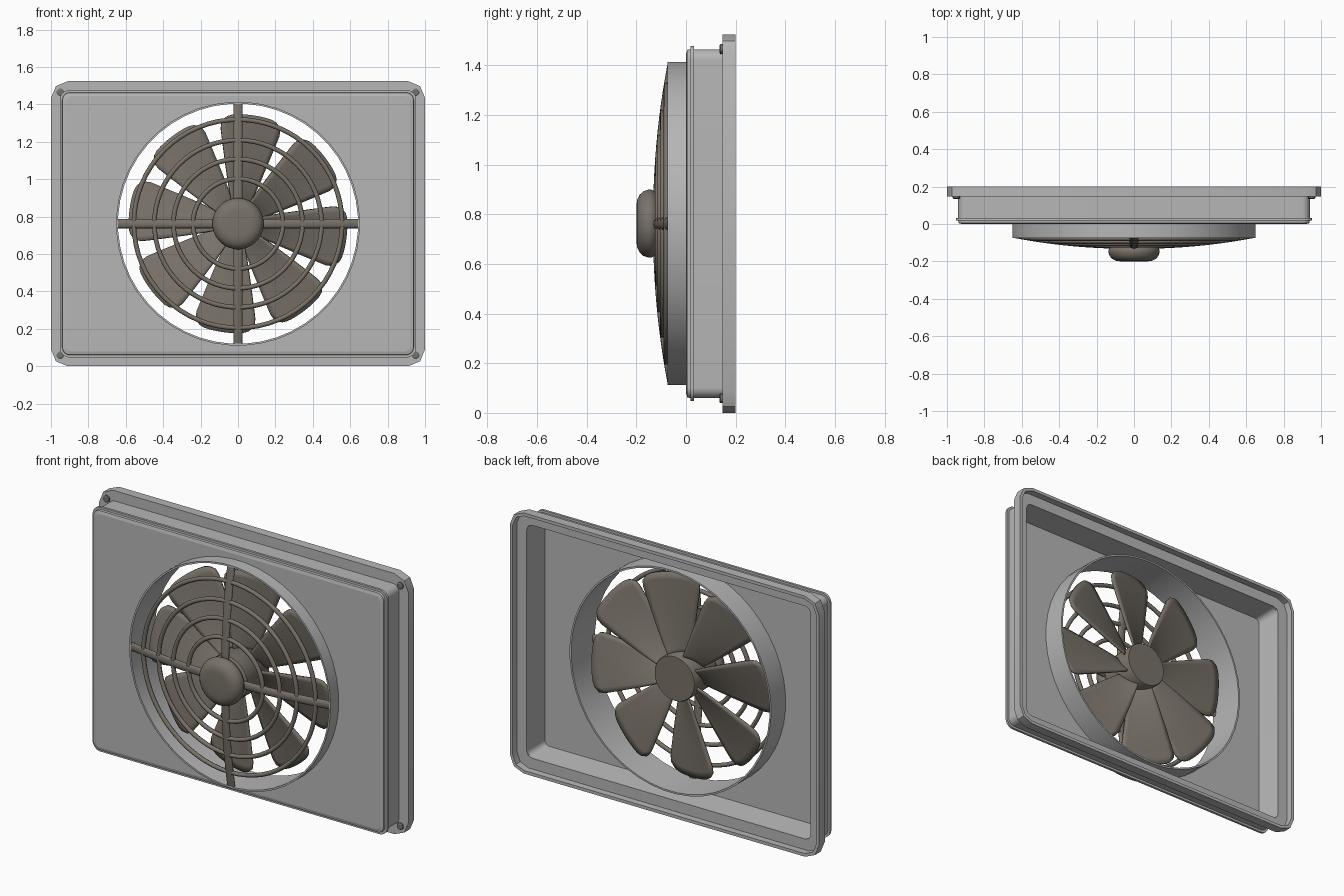
import bpy, bmesh, math

if "Cube" in bpy.data.objects:
    bpy.data.objects.remove(bpy.data.objects["Cube"])

CZ = 0.762  # height of the fan axis


def material(name, rgb):
    m = bpy.data.materials.new(name)
    m.diffuse_color = (*rgb, 1)
    m.use_nodes = True
    m.node_tree.nodes["Principled BSDF"].inputs["Base Color"].default_value = m.diffuse_color
    return m


GREY = material("casing_grey", (0.47, 0.47, 0.47))
BROWN = material("warm_dark_grey", (0.19, 0.168, 0.14))
DARK = material("screw_grey", (0.17, 0.17, 0.17))


def finish(name, bm, mat, angle=30):
    bmesh.ops.recalc_face_normals(bm, faces=bm.faces)
    me = bpy.data.meshes.new(name)
    bm.to_mesh(me)
    bm.free()
    me.materials.append(mat)
    ob = bpy.data.objects.new(name, me)
    bpy.context.collection.objects.link(ob)
    bpy.ops.object.select_all(action='DESELECT')
    ob.select_set(True)
    bpy.context.view_layer.objects.active = ob
    bpy.ops.object.shade_smooth_by_angle(angle=math.radians(angle))
    return ob


def loft(bm, loops, closed=False, caps=False):
    """Skin a list of equal-length point loops."""
    rings = [[bm.verts.new(p) for p in lp] for lp in loops]
    n = len(rings[0])
    pairs = list(zip(rings, rings[1:]))
    if closed:
        pairs.append((rings[-1], rings[0]))
    for a, b in pairs:
        for i in range(n):
            j = (i + 1) % n
            bm.faces.new((a[i], a[j], b[j], b[i]))
    if caps:
        bm.faces.new(rings[0])
        bm.faces.new(rings[-1])


def rect(hx, y, r, n):
    """Rounded rectangle loop, n points in each corner."""
    hz, pts = hx - 0.238, []
    for i, (sx, sz) in enumerate([(1, 1), (-1, 1), (-1, -1), (1, -1)]):
        for j in range(n):
            a = math.pi / 2 * (i + j / (n - 1))
            pts.append((sx * (hx - r) + r * math.cos(a), y,
                        CZ + sz * (hz - r) + r * math.sin(a)))
    return pts


def circle(r, y, n=48, cx=0, cz=CZ):
    return [(cx + r * math.cos((k + .5) * math.tau / n), y,
             cz + r * math.sin((k + .5) * math.tau / n)) for k in range(n)]


# Casing: front panel, bead, side walls and a deep round sleeve as one closed shell
N = 12
bm = bmesh.new()
loft(bm, [circle(.652, -.075), circle(.652, 0),
          rect(.92, 0, .03, N), rect(.938, .005, .04, N), rect(.94, .018, .042, N),
          rect(.953, .018, .052, N), rect(.953, .032, .052, N), rect(.94, .032, .042, N),
          rect(.94, .158, .042, N), rect(.92, .158, .035, N), rect(.905, .01, .03, N),
          circle(.652, .01), circle(.652, .145), circle(.642, .145), circle(.642, -.075)],
     closed=True)
finish("casing", bm, GREY, 12)

# Back flange with a raised outer lip
bm = bmesh.new()
loft(bm, [rect(.919, .146, .035, 3), rect(1, .146, .09, 3), rect(1, .2, .09, 3),
          rect(.982, .2, .075, 3), rect(.982, .16, .075, 3), rect(.919, .16, .035, 3)],
     closed=True)
finish("back_flange", bm, GREY, 25)

# Corner screws
for sx in (-1, 1):
    for z in (.059, 1.465):
        bm = bmesh.new()
        loft(bm, [circle(r, y, 12, sx * .95, z) for r, y in
                  ((.014, .134), (.02, .138), (.02, .159))], caps=True)
        finish("corner_screw", bm, DARK)


def dome(r):
    """Front surface of the domed grille at radius r."""
    return -.133 + .06 * (r / .65) ** 2.1


# Grille rings
for r in (.24, .345, .447, .557):
    bm = bmesh.new()
    sections = []
    for k in range(64):
        a = math.tau * k / 64
        sections.append([((r + .0125 * math.cos(t)) * math.cos(a),
                          dome(r) + .0125 + .0125 * math.sin(t),
                          CZ + (r + .0125 * math.cos(t)) * math.sin(a))
                         for t in [math.tau * q / 8 for q in range(8)]])
    loft(bm, sections, closed=True)
    finish("grille_ring", bm, BROWN, 60)

# Four oval grille bars following the dome
for k in range(4):
    c, s = math.cos(k * math.pi / 2), math.sin(k * math.pi / 2)
    bm = bmesh.new()
    sections = []
    for i in range(11):
        r = .1 + .546 * i / 10
        oval = [(.025 * math.cos(math.tau * q / 12), .0125 + .0125 * math.sin(math.tau * q / 12))
                for q in range(12)]
        sections.append([(r * c - w * s, dome(r) + d, CZ + r * s + w * c) for w, d in oval])
    loft(bm, sections, caps=True)
    finish("grille_bar", bm, BROWN, 65)

# Rounded cap at the grille centre, and the fan hub behind it
for name, profile in (
        ("grille_cap", ((.07, -.2), (.095, -.197), (.116, -.187), (.13, -.172), (.137, -.152),
                        (.137, -.14), (.13, -.126), (.115, -.115))),
        ("fan_hub", ((.1, -.118), (.13, -.1), (.132, .1), (.128, .106)))):
    bm = bmesh.new()
    loft(bm, [circle(r, y) for r, y in profile], caps=True)
    finish(name, bm, BROWN, 35)

# Eight pitched fan blades widening toward rounded tips
NU, NV = 12, 12
for k in range(8):
    mid = math.radians(37.5 + 45 * k)
    bm = bmesh.new()
    grid = []
    for i in range(NU + 1):
        u = i / NU
        row = []
        for j in range(NV + 1):
            v = 2 * j / NV - 1
            r = .11 + (.475 - .03 * abs(v) ** 8) * u
            half = .045 + .125 * u ** .9
            if u > .9:
                half -= .01 * ((u - .9) / .1) ** 2
            a = mid + v * half / r
            y = .04 - .036 * v
            row.append(bm.verts.new((r * math.cos(a), y, CZ + r * math.sin(a))))
        grid.append(row)
    for i in range(NU):
        for j in range(NV):
            bm.faces.new((grid[i][j], grid[i + 1][j], grid[i + 1][j + 1], grid[i][j + 1]))
    blade = finish("fan_blade", bm, BROWN, 40)
    mod = blade.modifiers.new("thickness", 'SOLIDIFY')
    mod.thickness = .012
    mod.offset = 0
